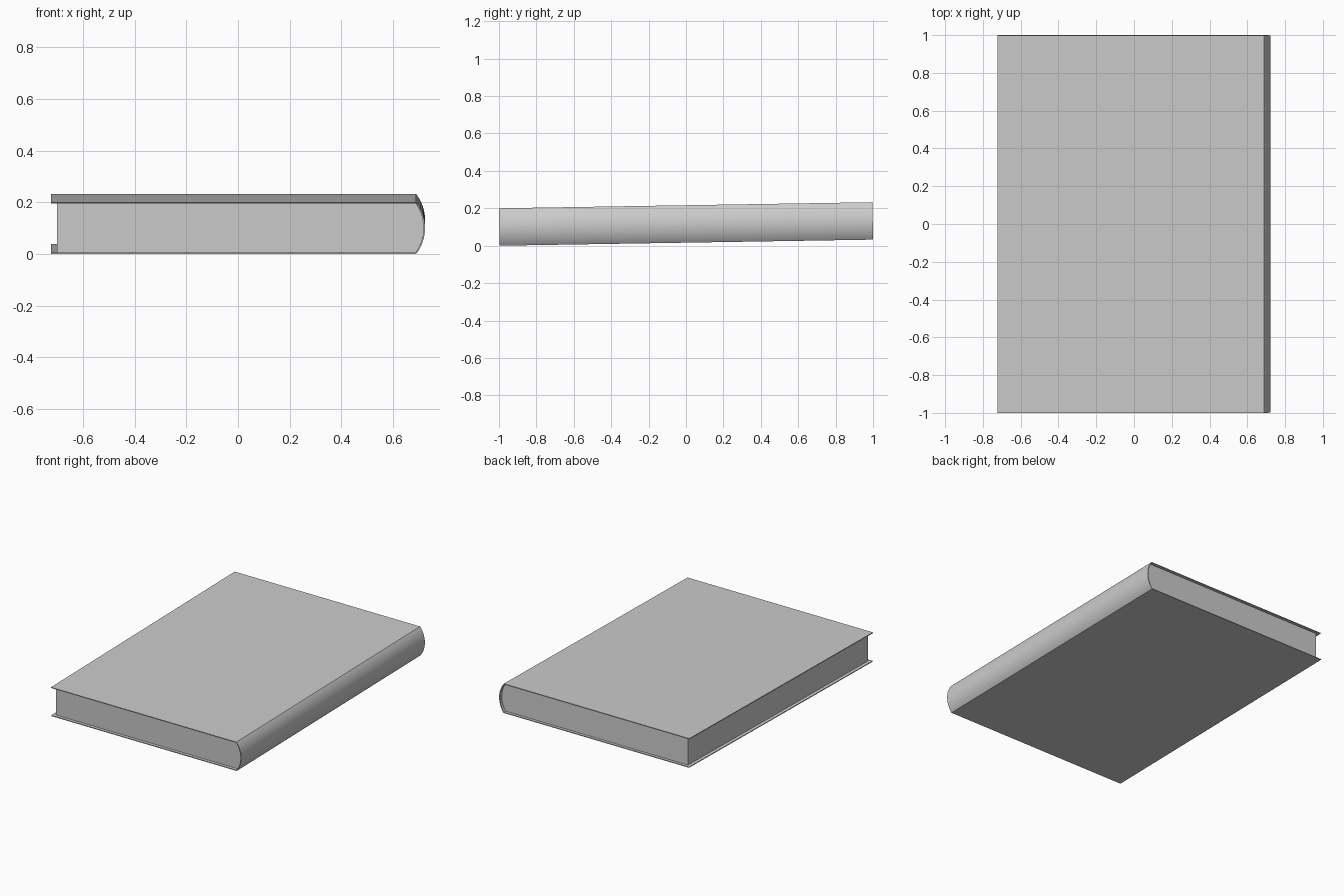
import bpy, bmesh, math

if "Cube" in bpy.data.objects:
    bpy.data.objects.remove(bpy.data.objects["Cube"])

TILT = math.atan2(0.0325, 2.0)   # the book rises gently towards the back
THICK = 0.2                      # overall book thickness
BOARD = 0.0055                   # cover thickness
SPINE_X, BULGE = 0.688, 0.035    # where the spine starts, how far it bows
LENGTH = (2.0 - THICK * math.sin(TILT)) / math.cos(TILT)


def arc(x, z0, z1, bulge, n=20):
    """Circular arc in the xz plane from (x, z0) to (x, z1), bowed towards +x."""
    h = (z1 - z0) / 2
    r = (h * h + bulge * bulge) / (2 * bulge)
    a = math.asin(h / r)
    cx, cz = x + bulge - r, (z0 + z1) / 2
    return [(cx + r * math.cos(-a + 2 * a * i / n),
             cz + r * math.sin(-a + 2 * a * i / n)) for i in range(n + 1)]


def extrude_profile(name, profile, length):
    """Closed xz profile extruded along y, centred on y = 0."""
    bm = bmesh.new()
    verts = [bm.verts.new((x, -length / 2, z)) for x, z in profile]
    face = bm.faces.new(verts)
    ext = bmesh.ops.extrude_face_region(bm, geom=[face])
    moved = [g for g in ext["geom"] if isinstance(g, bmesh.types.BMVert)]
    bmesh.ops.translate(bm, verts=moved, vec=(0, length, 0))
    bmesh.ops.recalc_face_normals(bm, faces=bm.faces)
    mesh = bpy.data.meshes.new(name)
    bm.to_mesh(mesh)
    bm.free()
    obj = bpy.data.objects.new(name, mesh)
    bpy.context.collection.objects.link(obj)
    # Lean the part, then seat its lowest front edge on the ground
    obj.rotation_euler.x = TILT
    obj.location = (0, -THICK / 2 * -math.sin(TILT), LENGTH / 2 * math.sin(TILT))
    bpy.ops.object.select_all(action='DESELECT')
    bpy.context.view_layer.objects.active = obj
    obj.select_set(True)
    bpy.ops.object.shade_smooth_by_angle(angle=math.radians(25))
    return obj


# Cover: two boards joined by a rounded spine, one thin C-shaped profile
edge = -0.723
outer = [(edge, 0)] + arc(SPINE_X, 0, THICK, BULGE) + [(edge, THICK)]
inner = ([(edge, BOARD)]
         + arc(SPINE_X - 0.001, BOARD, THICK - BOARD, BULGE - 0.005)
         + [(edge, THICK - BOARD)])
extrude_profile("cover", outer + inner[::-1], LENGTH)

# Page block: set back from the cover on three sides, rounded into the spine
pages = ([(-0.70, BOARD)]
         + arc(SPINE_X - 0.001, BOARD, THICK - BOARD, BULGE - 0.005)
         + [(-0.70, THICK - BOARD)])
extrude_profile("pages", pages, LENGTH - 0.04)
